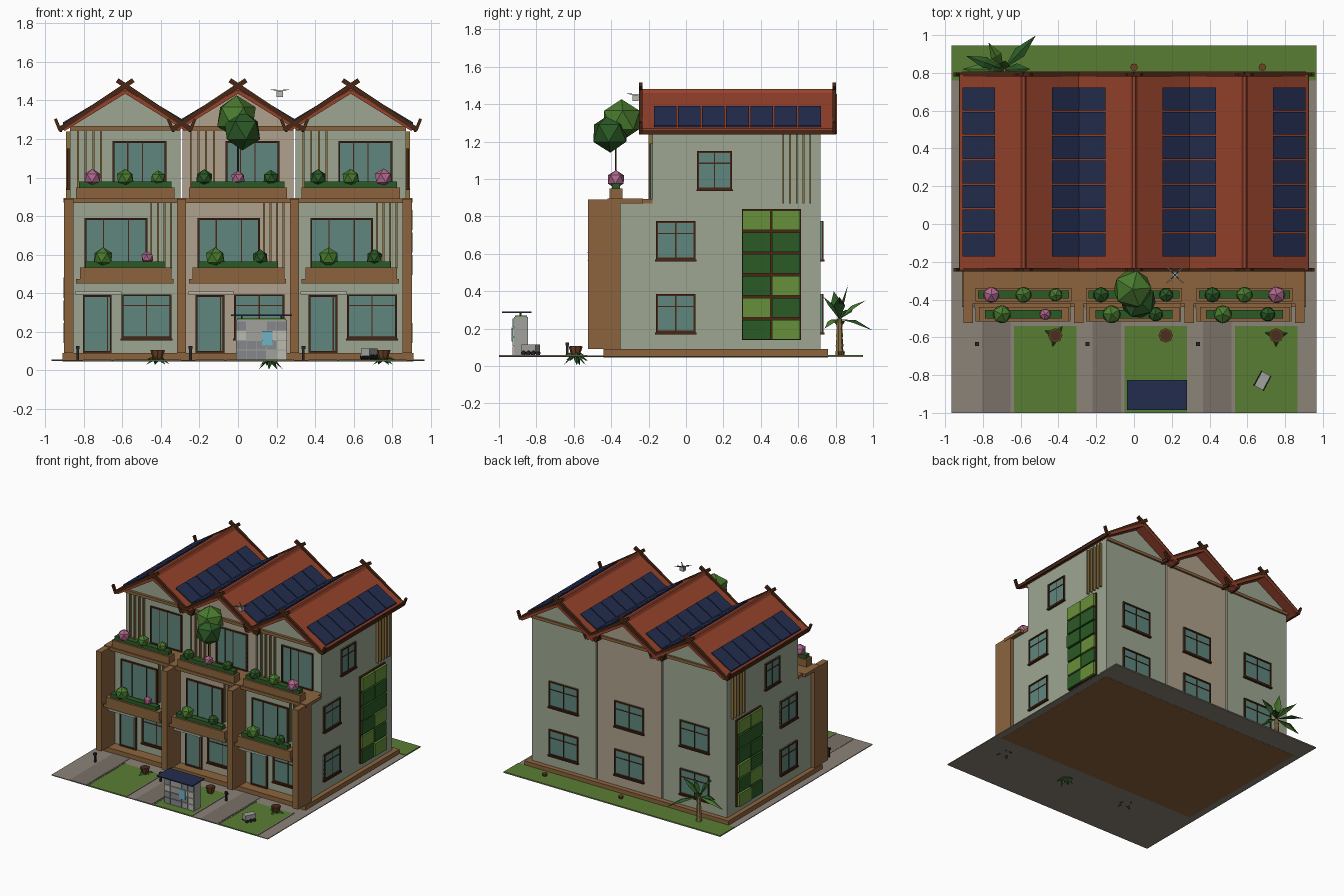
import bpy, bmesh, math, random
from mathutils import Vector, Matrix

if "Cube" in bpy.data.objects:
    bpy.data.objects.remove(bpy.data.objects["Cube"])

random.seed(4)
COL = dict(sage="9CA590", beige="AEA08C", brown="8A6440", dark="4A2A1A", tile="93442F", glass="5F857C",
           solar="27304F", leaf="2F5A2A", lime="678E3C", mid="4B7A32", pink="B0688C", grass="5A7D37",
           pave="8A8278", path="787068", grey="A0A09C", pale="B9B9AE", slat="8C7445", screen="6FB2C4",
           pot="6E4429", black="2A2A2C", gable="A9AC98", soil="4A3222", steel="84868A")
mats = {}


def mat(key):
    if key not in mats:
        rgb = [(int(COL[key][i:i + 2], 16) / 255) ** 2.2 for i in (0, 2, 4)]
        mats[key] = bpy.data.materials.new(key)
        mats[key].diffuse_color = (*rgb, 1)
    return mats[key]


parts = {}


def part(name, key):
    """One bmesh per named part and colour."""
    return parts.setdefault((name, key), bmesh.new())


def box(name, key, x0, x1, y0, y1, z0, z1, rot=0):
    c = Vector(((x0 + x1) / 2, (y0 + y1) / 2, (z0 + z1) / 2))
    m = Matrix.Translation(c) @ Matrix.Rotation(rot, 4, 'Z') @ Matrix.Diagonal((x1 - x0, y1 - y0, z1 - z0, 1))
    bmesh.ops.create_cube(part(name, key), size=1, matrix=m)


def prism(name, key, pts, y0, y1):
    """Profile in xz, extruded along y."""
    bm = part(name, key)
    a = [bm.verts.new((x, y0, z)) for x, z in pts]
    b = [bm.verts.new((x, y1, z)) for x, z in pts]
    bm.faces.new(a)
    bm.faces.new(b[::-1])
    for i in range(len(a)):
        j = (i + 1) % len(a)
        bm.faces.new((a[j], a[i], b[i], b[j]))


def bar(name, key, p, q, w, y0, y1):
    p, q = Vector(p), Vector(q)
    n = Vector((-(q - p).y, (q - p).x)).normalized() * w / 2
    prism(name, key, [p + n, p - n, q - n, q + n], y0, y1)


def cone(name, key, c, r0, r1, h, n=8):
    m = Matrix.Translation((c[0], c[1], c[2] + h / 2))
    bmesh.ops.create_cone(part(name, key), cap_ends=True, segments=n, radius1=r0, radius2=r1, depth=h, matrix=m)


def ball(name, key, c, r, sub=1):
    m = Matrix.Translation(c) @ Matrix.Rotation(random.random() * 6, 4, 'Z')
    bmesh.ops.create_icosphere(part(name, key), subdivisions=sub, radius=r, matrix=m)


def leaf(name, key, base, tip, w, lift):
    """Folded blade with a raised spine."""
    bm = part(name, key)
    b, t = Vector(base), Vector(tip)
    s = (t - b).cross(Vector((0, 0, 1))).normalized() * w / 2
    m = b.lerp(t, .5) + Vector((0, 0, lift))
    vb, vt, vm, vl, vr = [bm.verts.new(p) for p in (b, t, m, m + s - Vector((0, 0, .012)), m - s - Vector((0, 0, .012)))]
    for f in ((vb, vm, vl), (vm, vt, vl), (vb, vr, vm), (vm, vr, vt)):
        bm.faces.new(f)


def wall_box(name, key, face, u0, u1, z0, z1, d0, d1):
    """Box on a wall; face is (axis of wall normal, wall position, outward sign)."""
    ax, pos, sg = face
    a, b = sorted((pos + sg * d0, pos + sg * d1))
    if ax == 'y':
        box(name, key, u0, u1, a, b, z0, z1)
    else:
        box(name, key, a, b, u0, u1, z0, z1)


def window(name, face, u0, u1, z0, z1, bars=(.5,), rail=None):
    t = .01
    wall_box(name + "_glass", "glass", face, u0, u1, z0, z1, -.005, .006)
    for a, b, c, d in ((u0, u1, z1 - t, z1), (u0, u1, z0, z0 + t), (u0, u0 + t, z0, z1), (u1 - t, u1, z0, z1)):
        wall_box(name + "_frame", "dark", face, a, b, c, d, -.005, .014)
    for f in bars:
        u = u0 + (u1 - u0) * f
        wall_box(name + "_frame", "dark", face, u - .003, u + .003, z0, z1, 0, .01)
    if rail:
        z = z0 + (z1 - z0) * rail
        wall_box(name + "_frame", "dark", face, u0, u1, z - .003, z + .003, 0, .01)
        wall_box(name + "_sill", "dark", face, u0 - .005, u1 + .005, z0 - .01, z0, 0, .02)


# ground, back lawn and plinth
box("paving", "pave", -.966, .966, -1, .945, .048, .054)
box("back_lawn", "grass", -.966, .966, .76, .945, .05, .058)
box("plinth", "brown", -.91, .91, -.44, .76, .047, .09)
W, PITCH = .287, .585

for i, cx in enumerate((-PITCH, 0, PITCH)):
    wall = "beige" if i == 1 else "sage"
    # garden strips
    box("lawn", "grass", cx - .05, cx + .28, -1, -.54, .05, .057)
    box("lawn_edge", "pave", cx - .06, cx - .05, -1, -.53, .05, .059)
    box("lawn_edge", "pave", cx + .28, cx + .29, -1, -.53, .05, .059)
    box("door_path", "path", cx - .22, cx - .07, -1, -.44, .05, .056)
    # walls with gable
    box("lower_walls", wall, cx - W, cx + W, -.35, .72, .09, .87)
    prism("upper_walls", wall, [(cx - W, .87), (cx + W, .87), (cx + W, 1.265), (cx, 1.437), (cx - W, 1.265)], -.18, .72)
    for y0, y1 in ((-.2, -.18), (.72, .735)):
        box("gable_beam", "brown", cx - W, cx + W, y0, y1, 1.245, 1.268)
    # facade openings
    low, up, back = ('y', -.35, -1), ('y', -.18, -1), ('y', .72, 1)
    window("door", low, cx - .22, cx - .07, .09, .39, (.86,))
    window("ground_window", low, cx - .02, cx + .24, .165, .395, (.5,), .75)
    window("middle_window", low, cx - .21, cx + .115, .5, .79, (.3, .7))
    window("terrace_door", up, cx - .065, cx + .215, .89, 1.19, (.28, .55))
    for z in (.18, .57):
        window("back_window", back, cx - .13, cx + .13, z, z + .205, (.5,), .68)
    for k in range(4):
        u = cx + .135 + k * .034
        box("middle_slat", "slat", u - .005, u + .005, -.37, -.35, .53, .87)
        u = cx - .245 + k * .04
        box("upper_slat", "slat", u - .005, u + .005, -.2, -.18, .89, 1.25)
    box("door_canopy", "pale", cx - .26, cx - .02, -.45, -.35, .395, .41)
    # balcony, terrace and their planters
    box("balcony", "brown", cx - .255, cx + .25, -.515, -.35, .45, .475)
    box("balcony_planter", "brown", cx - .235, cx + .24, -.515, -.44, .475, .535)
    box("balcony_hedge", "leaf", cx - .205, cx + .205, -.5, -.455, .535, .565)
    box("terrace", "brown", cx - .2925, cx + .2925, -.42, -.18, .868, .892)
    box("terrace_planter", "brown", cx - .255, cx + .255, -.41, -.34, .892, .95)
    box("terrace_hedge", "leaf", cx - .24, cx + .24, -.395, -.352, .95, .98)
    # roof, ridge cap and eaves
    E = .335
    zt = lambda d: 1.47 - .6 * d
    prism("roof", "tile", [(cx - E, zt(E)), (cx - E, zt(E) - .03), (cx, 1.44), (cx + E, zt(E) - .03),
                           (cx + E, zt(E)), (cx, 1.47)], -.24, .79)
    prism("ridge_cap", "tile", [(cx - .02, 1.455), (cx + .02, 1.455), (cx + .008, 1.48), (cx - .008, 1.48)], -.24, .79)
    for s in (-1, 1):
        box("eave_board", "dark", cx + s * E - .006, cx + s * E + .006, -.24, .79, zt(E) - .032, zt(E) - .006)
        for y0 in (-.252, .782):
            bar("barge_board", "dark", (cx - s * .042, 1.505), (cx + s * .345, 1.247), .024, y0, y0 + .02)
            bar("barge_trim", "tile", (cx, 1.447), (cx + s * .32, 1.25), .02, y0 + .004, y0 + .026)
            bar("eave_horn", "dark", (cx + s * .338, 1.245), (cx + s * .362, 1.305), .016, y0, y0 + .02)
        for k in range(7):
            y = -.172 + k * .129
            a, b = .15, .322
            prism("solar_panel", "solar", [(cx + s * a, zt(a) - .004), (cx + s * b, zt(b) - .004),
                                           (cx + s * b, zt(b) + .01), (cx + s * a, zt(a) + .01)], y, y + .121)
    # garden lights
    box("garden_light", "black", cx - .253, cx - .239, -.642, -.628, .05, .12)
    box("garden_light", "black", cx - .256, cx - .236, -.645, -.625, .11, .127)
    # front tree pots with drooping leaves
    px, py, low_tip = cx + .168, -.59, (.055, .005, .055)[i]
    cone("pot", "pot", (px, py, .055), .022, .038, .05)
    cone("pot_soil", "soil", (px, py, .1), .03, .03, .007)
    for k in range(7):
        a = k * math.tau / 7 + i
        leaf("pot_leaf", "leaf", (px, py, .065), (px + .065 * math.cos(a), py + .065 * math.sin(a),
                                                  (low_tip if k % 2 else .03) if i != 1 else .005 + .02 * (k % 2)), .026, .012)

# party wall fins
for k in range(4):
    x = -.8775 + k * PITCH
    box("party_fin", "brown", x - .024, x + .024, -.525, -.35, .09, .89)
    box("party_fin_cap", "brown", x - .027, x + .027, -.42, -.23, .87, .895)

# side walls: windows, slats and green wall
light = {(0, 5), (1, 2), (0, 1), (1, 0), (1, 5)}
for sg in (-1, 1):
    face = ('x', sg * (PITCH + W), sg)
    for u, v, z in ((-.16, .05, .18), (-.16, .05, .57), (.06, .245, .945)):
        window("side_window", face, u, v, z, z + .205, (.5,), .68)
    for k in range(5):
        u = .52 + k * .036
        wall_box("side_slat", "slat", face, u - .005, u + .005, .87, 1.24, 0, .02)
    wall_box("green_wall_frame", "dark", face, .3, .615, .14, .84, 0, .014)
    for c in range(2):
        for r in range(6):
            u, z = .303 + c * .157, .143 + r * .117
            wall_box("green_wall_panel", "lime" if (c, r) in light else "leaf", face, u, u + .15, z, z + .104, 0,
                     .026 + .008 * random.random())

# shrubs: x, radius, colour
for x, r, c in ((-.755, .048, "pink"), (-.585, .048, "mid"), (-.415, .04, "mid"), (-.175, .046, "leaf"),
                (0, .038, "pink"), (.17, .042, "leaf"), (.415, .046, "leaf"), (.585, .048, "mid"), (.755, .05, "pink")):
    ball("terrace_shrub", c, (x, -.375, .998), r)
for x, r, c in ((-.7, .054, "mid"), (-.47, .034, "pink"), (-.118, .054, "mid"), (.115, .043, "leaf"),
                (.47, .054, "mid"), (.708, .044, "leaf")):
    ball("balcony_shrub", c, (x, -.478, .585), r)

# terrace tree
cone("tree_trunk", "soil", (0, -.375, .95), .005, .004, .28, 5)
ball("tree_crown", "mid", (-.008, -.345, 1.315), .112, 2 - 1)
ball("tree_crown", "leaf", (.022, -.405, 1.245), .104)

# palm behind the house
P = Vector((-.69, .82, .25))
for k in range(4):
    cone("palm_trunk", "slat", (P.x, P.y, .055 + k * .05), .024 - k * .002, .019 - k * .002, .05, 7)
for k, d in enumerate(((.17, .178, -.06), (-.08, .14, .1), (-.2, .07, .05), (-.22, 0, -.05), (.14, 0, .12),
                       (.01, .045, .18), (-.05, -.085, .12), (.08, -.08, -.05), (-.1, -.03, .15))):
    leaf("palm_leaf", "mid" if k % 2 else "leaf", P, P + Vector(d), .062, .025)
for x in (0, .68):
    cone("back_pot", "pot", (x, .83, .05), .014, .02, .028)

# parcel locker with solar roof
box("locker_body", "grey", -.01, .255, -.92, -.845, .054, .262)
for c in range(5):
    for r in range(4):
        x, z = -.008 + c * .0525, .058 + r * .05
        box("locker_door", random.choice(("grey", "steel", "pale")), x, x + .049, -.927, -.915, z, z + .046)
box("locker_screen", "screen", .125, .18, -.932, -.92, .13, .205)
box("locker_green_top", "lime", -.005, .25, -.915, -.85, .262, .27)
for x in (.02, .225):
    box("locker_post", "black", x - .004, x + .004, -.89, -.88, .26, .284)
box("locker_roof", "solar", -.037, .28, -.985, -.825, .283, .291)

# delivery cart
C, A = Vector((.68, -.83, 0)), math.radians(-28)
box("cart_body", "grey", C.x - .026, C.x + .026, C.y - .043, C.y + .043, .075, .115, A)
for sx in (-1, 1):
    for sy in (-1, 0, 1):
        o = Matrix.Rotation(A, 3, 'Z') @ Vector((sx * .026, sy * .03, 0)) + C
        m = Matrix.Translation((o.x, o.y, .07)) @ Matrix.Rotation(A, 4, 'Z') @ Matrix.Rotation(math.pi / 2, 4, 'Y')
        bmesh.ops.create_cone(part("cart_wheel", "black"), cap_ends=True, segments=8, radius1=.013, radius2=.013,
                              depth=.01, matrix=m)

# drone
D = Vector((.217, -.27, 1.435))
box("drone_body", "pale", D.x - .017, D.x + .017, D.y - .017, D.y + .017, D.z - .017, D.z + .015)
for a in (45, 135):
    box("drone_arm", "black", D.x - .045, D.x + .045, D.y - .002, D.y + .002, D.z + .014, D.z + .018, math.radians(a))
for sx in (-1, 1):
    for sy in (-1, 1):
        box("drone_rotor", "steel", D.x + sx * .032 - .018, D.x + sx * .032 + .018, D.y + sy * .032 - .003,
            D.y + sy * .032 + .003, D.z + .02, D.z + .023, sx * sy * .7)

# turn every part into an object
for (name, key), bm in parts.items():
    if "leaf" not in name:
        bmesh.ops.recalc_face_normals(bm, faces=bm.faces)
    me = bpy.data.meshes.new(name)
    bm.to_mesh(me)
    bm.free()
    me.materials.append(mat(key))
    bpy.context.collection.objects.link(bpy.data.objects.new(name, me))

for m in bpy.data.materials:
    if m.users and not m.is_grease_pencil:
        m.use_nodes = True
        m.node_tree.nodes["Principled BSDF"].inputs["Base Color"].default_value = m.diffuse_color
